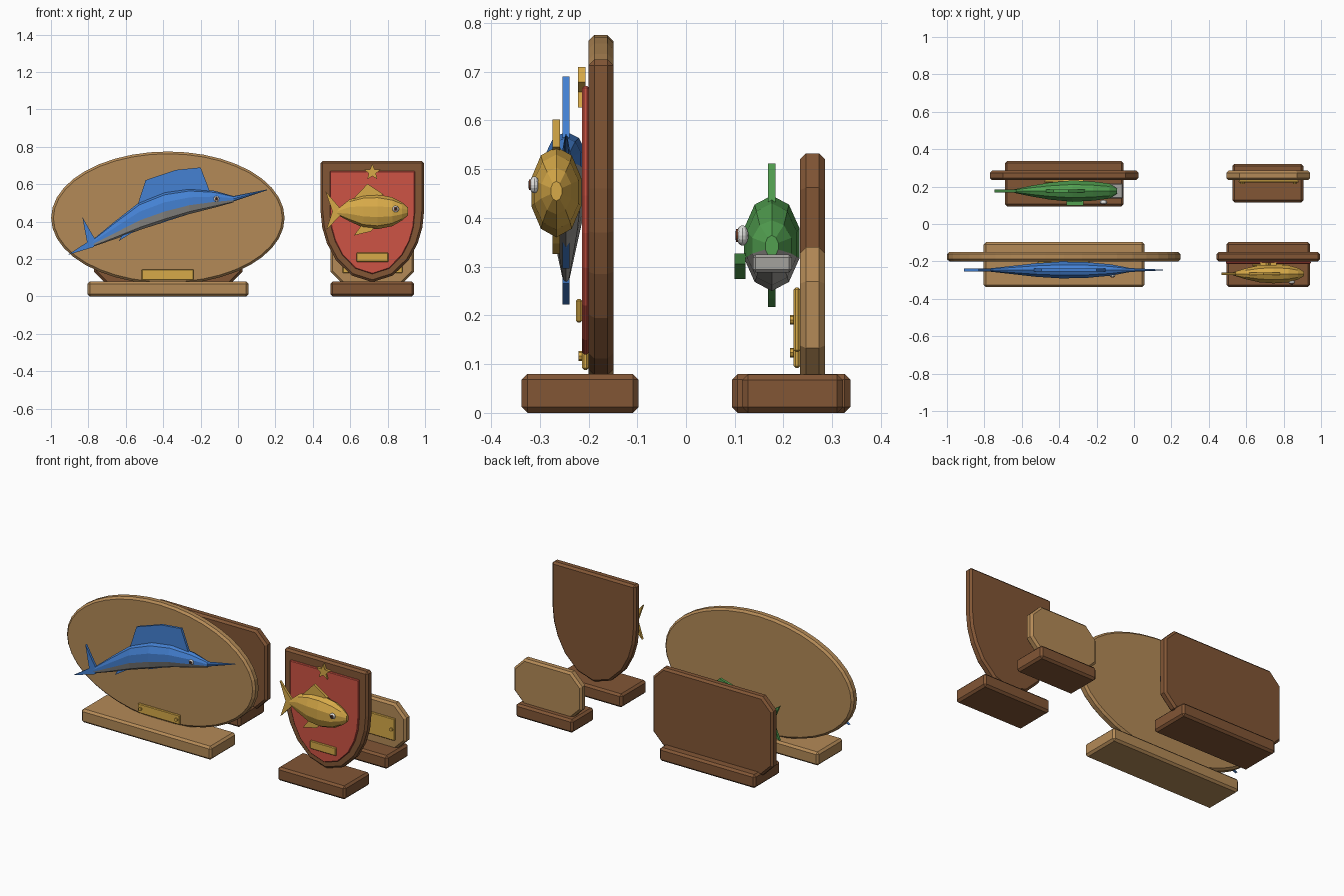
import bpy, bmesh, math
from mathutils import Matrix

if "Cube" in bpy.data.objects:
    bpy.data.objects.remove(bpy.data.objects["Cube"])


def mat(name, rgb):
    m = bpy.data.materials.new(name)
    m.diffuse_color = (*rgb, 1)
    m.use_nodes = True
    m.node_tree.nodes["Principled BSDF"].inputs["Base Color"].default_value = m.diffuse_color
    return m


TAN = mat("light_wood", (0.456, 0.254, 0.095))
BROWN = mat("dark_wood", (0.223, 0.093, 0.036))
RED = mat("red_felt", (0.61, 0.088, 0.058))
GOLD = mat("gold", (0.68, 0.40, 0.065))
BLUE = mat("blue_skin", (0.058, 0.22, 0.65))
GREEN = mat("green_skin", (0.084, 0.35, 0.08))
GREY = mat("belly_grey", (0.37, 0.36, 0.34))
WHITE = mat("eye_white", (0.75, 0.75, 0.73))
IRIS = mat("iris_brown", (0.25, 0.07, 0.03))
BLACK = mat("pupil_black", (0.015, 0.015, 0.015))


def finish(name, bm, mats, bevel=0):
    bmesh.ops.recalc_face_normals(bm, faces=bm.faces)
    me = bpy.data.meshes.new(name)
    bm.to_mesh(me)
    bm.free()
    for m in mats:
        me.materials.append(m)
    ob = bpy.data.objects.new(name, me)
    bpy.context.collection.objects.link(ob)
    if bevel:
        mod = ob.modifiers.new("edge", "BEVEL")
        mod.width, mod.segments = bevel, 1
        mod.limit_method, mod.angle_limit = "ANGLE", math.radians(50)
    return ob


def prism(name, pts, y0, y1, m, bevel=0):
    """Outline in x, z pushed through y0..y1."""
    bm = bmesh.new()
    a = [bm.verts.new((x, y0, z)) for x, z in pts]
    b = [bm.verts.new((x, y1, z)) for x, z in pts]
    bm.faces.new(a)
    bm.faces.new(b[::-1])
    for i in range(len(a)):
        j = (i + 1) % len(a)
        bm.faces.new((a[i], a[j], b[j], b[i]))
    return finish(name, bm, [m], bevel)


def box(name, x0, x1, y0, y1, z0, z1, m, bevel=0.012):
    return prism(name, [(x0, z0), (x1, z0), (x1, z1), (x0, z1)], y0, y1, m, bevel)


def cut_board(name, x0, x1, y0, y1, z0, z1, c, m):
    pts = [(x0 + c, z0), (x1 - c, z0), (x1, z0 + c), (x1, z1 - c),
           (x1 - c, z1), (x0 + c, z1), (x0, z1 - c), (x0, z0 + c)]
    return prism(name, pts, y0, y1, m, 0.012)


def disc(name, x, z, r, y0, y1, m, n=12):
    pts = [(x + r * math.cos(2 * math.pi * i / n), z + r * math.sin(2 * math.pi * i / n))
           for i in range(n)]
    return prism(name, pts, y0, y1, m)


def plate(name, x0, x1, z0, z1, back, screws=True):
    box(name, x0, x1, back - 0.013, back, z0, z1, GOLD, 0.004)
    if screws:
        for x in (x0 + 0.02, x1 - 0.02):
            disc(name + "_screw", x, (z0 + z1) / 2, 0.01, back - 0.021, back - 0.012, GOLD, 8)


def fish_body(name, stations, y, skin, belly=None, n=10):
    """Rings of (x, centre z, half height, half width), belly on the lower sides."""
    bm = bmesh.new()
    rings = []
    for x, zc, hz, hy in stations:
        ang = [math.pi / 2 + 2 * math.pi * i / n for i in range(n)]
        rings.append([bm.verts.new((x, y + hy * math.cos(a), zc + hz * math.sin(a))) for a in ang])
    for r, s in zip(rings, rings[1:]):
        for i in range(n):
            j = (i + 1) % n
            f = bm.faces.new((r[i], r[j], s[j], s[i]))
            if belly and math.sin(math.pi / 2 + 2 * math.pi * (i + 0.5) / n) < -0.4:
                f.material_index = 1
    bm.faces.new(rings[0])
    bm.faces.new(rings[-1])
    return finish(name, bm, [skin, belly or skin])


def fins(prefix, y, m, shapes):
    for part, pts in shapes.items():
        prism(prefix + "_" + part, pts, y - 0.0075, y + 0.0075, m)


def eye(name, x, y, z, r):
    bm = bmesh.new()
    bmesh.ops.create_uvsphere(bm, u_segments=12, v_segments=8, radius=r,
                              matrix=Matrix.Translation((x, y, z)) @ Matrix.Diagonal((1, 0.6, 1, 1)))
    finish(name, bm, [WHITE])
    disc(name + "_iris", x, z, r * 0.62, y - r * 0.62, y - r * 0.3, IRIS)
    disc(name + "_pupil", x, z, r * 0.42, y - r * 0.68, y - r * 0.3, BLACK)


# Oval trophy: stand, board and name plate
box("oval_base", -0.804, 0.056, -0.337, -0.097, 0, 0.08, TAN)
oval = [(-0.375 + 0.624 * math.cos(2 * math.pi * i / 40), 0.42 + 0.355 * math.sin(2 * math.pi * i / 40))
        for i in range(40)]
prism("oval_board", oval, -0.2, -0.149, TAN, 0.012)
plate("oval_plate", -0.515, -0.237, 0.088, 0.145, -0.2)

# Sailfish
SY = -0.246
fish_body("sailfish_body", [
    (-0.78, 0.283, 0.018, 0.008), (-0.66, 0.353, 0.047, 0.022), (-0.526, 0.43, 0.075, 0.038),
    (-0.392, 0.479, 0.08, 0.047), (-0.26, 0.509, 0.068, 0.045), (-0.125, 0.52, 0.045, 0.032),
    (-0.025, 0.52, 0.017, 0.012)], SY, BLUE, GREY)
fish_body("sailfish_bill", [(-0.03, 0.521, 0.015, 0.011), (0.155, 0.57, 0.002, 0.002)], SY, BLUE, n=8)
fins("sailfish", SY, BLUE, {
    "sail": [(-0.54, 0.48), (-0.494, 0.622), (-0.33, 0.677), (-0.2, 0.69), (-0.15, 0.56), (-0.3, 0.55)],
    "tail": [(-0.76, 0.30), (-0.79, 0.35), (-0.832, 0.425), (-0.807, 0.29), (-0.91, 0.222), (-0.77, 0.265)],
    "anal_fin": [(-0.638, 0.296), (-0.605, 0.35), (-0.52, 0.37)],
    "pelvic_fin": [(-0.42, 0.388), (-0.3, 0.46), (-0.2, 0.463), (-0.3, 0.432)]})
eye("sailfish_eye", -0.115, SY - 0.031, 0.522, 0.015)

# Shield trophy: stand, board and felt panel
CX = 0.718
half = [(0.277, 0.725), (0.277, 0.46), (0.268, 0.37), (0.243, 0.285), (0.195, 0.195), (0.11, 0.112)]
shield = half + [(0, 0.077)] + [(-x, z) for x, z in half[::-1]]
box("shield_base", 0.494, 0.942, -0.337, -0.097, 0, 0.08, BROWN)
prism("shield_board", [(CX + x, z) for x, z in shield], -0.2, -0.149, BROWN, 0.012)
prism("shield_panel", [(CX + x * 0.82, 0.12 + (z - 0.077) * 0.85) for x, z in shield],
      -0.213, -0.199, RED, 0.004)
plate("shield_plate", 0.633, 0.804, 0.185, 0.234, -0.213, False)
star = []
for k in range(10):
    r = 0.046 if k % 2 == 0 else 0.02
    a = math.pi / 2 + k * math.pi / 5
    star.append((CX + r * math.cos(a), 0.664 + r * math.sin(a)))
prism("shield_star", star, -0.222, -0.206, GOLD)

# Gold fish
GY = -0.266
fish_body("gold_fish_body", [
    (0.53, 0.451, 0.014, 0.009), (0.595, 0.46, 0.058, 0.03), (0.67, 0.455, 0.087, 0.048),
    (0.745, 0.453, 0.093, 0.054), (0.825, 0.453, 0.077, 0.048), (0.878, 0.455, 0.048, 0.032),
    (0.91, 0.455, 0.02, 0.012)], GY, GOLD)
fins("gold_fish", GY, GOLD, {
    "dorsal_fin": [(0.605, 0.51), (0.692, 0.602), (0.78, 0.545), (0.69, 0.52)],
    "tail": [(0.55, 0.467), (0.467, 0.563), (0.505, 0.455), (0.472, 0.355), (0.55, 0.437)],
    "anal_fin": [(0.62, 0.326), (0.66, 0.38), (0.74, 0.375), (0.71, 0.348)]})
eye("gold_fish_eye", 0.843, GY - 0.045, 0.468, 0.0175)

# Wide trophy at the back: stand, cut-corner board, name plate
box("wide_base", -0.69, -0.056, 0.094, 0.337, 0, 0.08, BROWN)
cut_board("wide_board", -0.77, 0.024, 0.234, 0.285, 0.063, 0.532, 0.07, BROWN)
plate("wide_plate", -0.48, -0.265, 0.092, 0.155, 0.234)

# Green fish with open jaw
BY = 0.176
fish_body("green_fish_body", [
    (-0.64, 0.345, 0.025, 0.01), (-0.55, 0.345, 0.052, 0.03), (-0.45, 0.347, 0.08, 0.048),
    (-0.33, 0.348, 0.098, 0.06), (-0.22, 0.346, 0.084, 0.054), (-0.13, 0.343, 0.052, 0.042),
    (-0.09, 0.342, 0.022, 0.014)], BY, GREEN, GREY)
box("green_fish_jaw", -0.17, -0.058, 0.137, 0.217, 0.288, 0.325, GREY, 0.006)
fins("green_fish", BY, GREEN, {
    "dorsal_fin": [(-0.48, 0.40), (-0.43, 0.49), (-0.35, 0.512), (-0.26, 0.43), (-0.36, 0.42)],
    "tail": [(-0.62, 0.365), (-0.745, 0.45), (-0.70, 0.345), (-0.745, 0.245), (-0.62, 0.325)],
    "anal_fin": [(-0.48, 0.217), (-0.46, 0.29), (-0.36, 0.27), (-0.42, 0.235)]})
prism("green_fish_side_fin", [(-0.345, 0.275), (-0.36, 0.30), (-0.27, 0.327), (-0.28, 0.305)],
      0.1, 0.122, GREEN)
eye("green_fish_eye", -0.163, BY - 0.06, 0.364, 0.021)

# Small trophy at the back: stand, cut-corner board, large plate
box("small_base", 0.526, 0.905, 0.115, 0.322, 0, 0.079, BROWN)
cut_board("small_board", 0.494, 0.942, 0.234, 0.285, 0.063, 0.34, 0.07, TAN)
plate("small_plate", 0.56, 0.88, 0.125, 0.257, 0.234)
